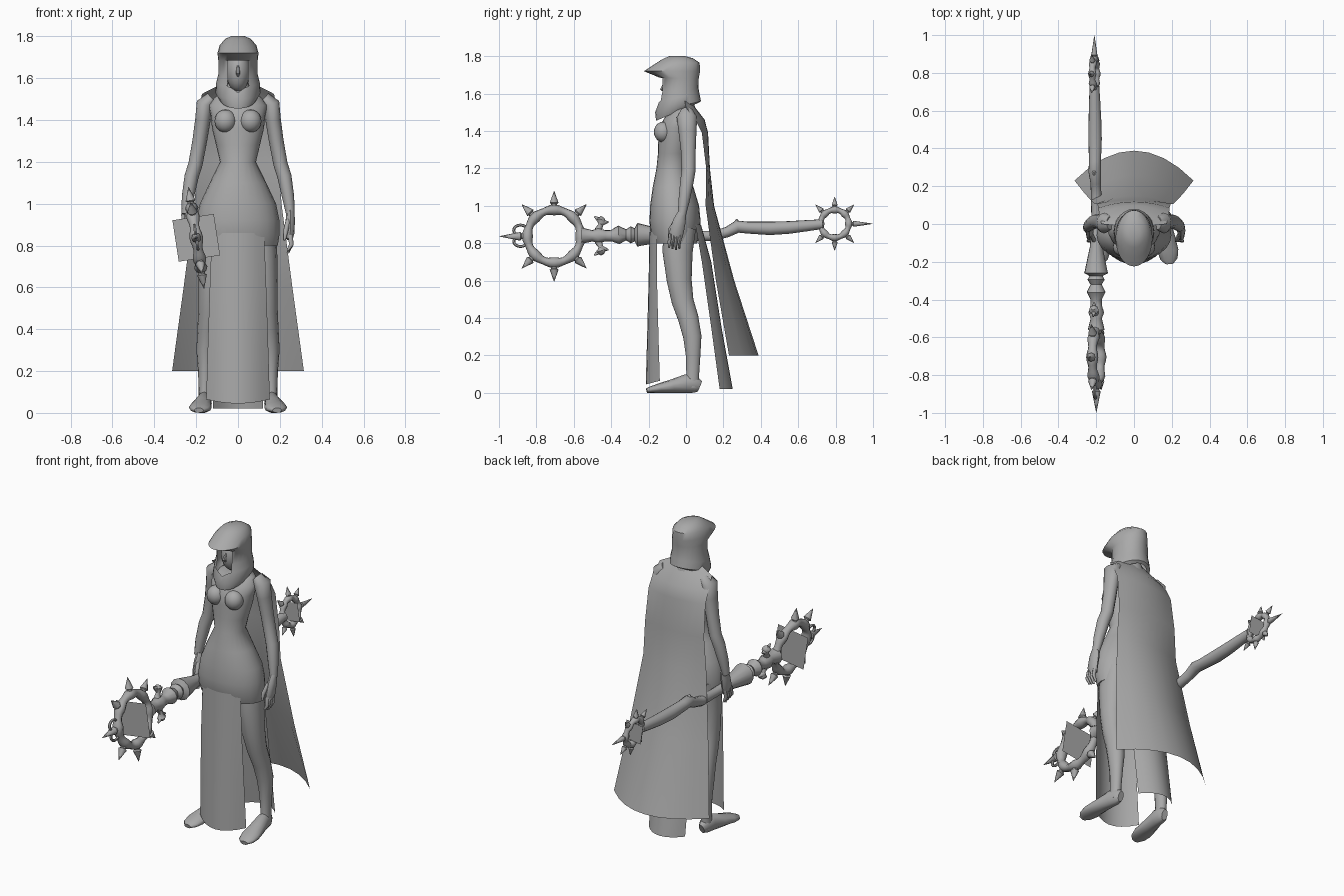
import bpy, bmesh, math
from mathutils import Vector, Matrix

if "Cube" in bpy.data.objects:
    bpy.data.objects.remove(bpy.data.objects["Cube"])

grey = bpy.data.materials.new("stone_grey")
grey.diffuse_color = (0.4, 0.4, 0.4, 1)
grey.use_nodes = True
grey.node_tree.nodes["Principled BSDF"].inputs["Base Color"].default_value = grey.diffuse_color


def finish(name, bm, closed=True, angle=50):
    if closed:
        bmesh.ops.recalc_face_normals(bm, faces=bm.faces[:])
    me = bpy.data.meshes.new(name)
    bm.to_mesh(me)
    bm.free()
    me.materials.append(grey)
    ob = bpy.data.objects.new(name, me)
    bpy.context.collection.objects.link(ob)
    bpy.ops.object.select_all(action='DESELECT')
    ob.select_set(True)
    bpy.context.view_layer.objects.active = ob
    bpy.ops.object.shade_smooth_by_angle(angle=math.radians(angle))
    return ob


def skin(bm, rings, caps=True):
    vs = [[bm.verts.new(p) for p in r] for r in rings]
    n = len(vs[0])
    for a, b in zip(vs, vs[1:]):
        for i in range(n):
            bm.faces.new((a[i], a[(i + 1) % n], b[(i + 1) % n], b[i]))
    if caps:
        bm.faces.new(vs[0])
        bm.faces.new(vs[-1])


def tube_into(bm, pts, n=10, M=Matrix()):
    """pts: x, y, z, side radius, optional second radius"""
    ps = [Vector(p[:3]) for p in pts]
    rings = []
    for i, p in enumerate(pts):
        t = (ps[min(i + 1, len(ps) - 1)] - ps[max(i - 1, 0)]).normalized()
        s = Vector((1, 0, 0))
        s = (s - t * t.x).normalized()
        u = t.cross(s)
        ra, rb = p[3], p[-1]
        rings.append([M @ (ps[i] + s * ra * math.cos(a) + u * rb * math.sin(a))
                      for a in (2 * math.pi * k / n for k in range(n))])
    skin(bm, rings)


def tubes(name, paths, n=10, M=Matrix()):
    bm = bmesh.new()
    for p in paths:
        tube_into(bm, p, n, M)
    return finish(name, bm)


def shell_rings(rows, n):
    """rows: z front, z back, half width, y front, y back"""
    out = []
    for zf, zb, hw, yf, yb in rows:
        ring = []
        for k in range(n):
            a = 2 * math.pi * k / n
            f = 0.5 - 0.5 * math.cos(a)
            ring.append((hw * math.sin(a), yf + (yb - yf) * f, zf + (zb - zf) * f))
        out.append(ring)
    return out


def ball(name, centres, size):
    bm = bmesh.new()
    for c in centres:
        bmesh.ops.create_uvsphere(bm, u_segments=16, v_segments=10, radius=1,
                                  matrix=Matrix.Translation(c) @ Matrix.Diagonal((*size, 1)))
    return finish(name, bm)


def sheet(name, rows, cols=8, power=2, lift=0):
    """rows: z, half width, y in the middle, y at the edge"""
    bm = bmesh.new()
    vs = [[bm.verts.new((hw * u, ym + (ye - ym) * abs(u) ** power, z + (lift * u * u if i == len(rows) - 1 else 0)))
           for u in (2 * c / cols - 1 for c in range(cols + 1))]
          for i, (z, hw, ym, ye) in enumerate(rows)]
    for a, b in zip(vs, vs[1:]):
        for c in range(cols):
            bm.faces.new((a[c], a[c + 1], b[c + 1], b[c]))
    return finish(name, bm, False)


# torso and hips
bm = bmesh.new()
skin(bm, shell_rings([(z, z, w, f, b) for z, w, f, b in (
    (.80, .19, -.17, .06), (.85, .198, -.19, .07), (.92, .198, -.195, .078), (1.0, .182, -.192, .07),
    (1.1, .135, -.178, .04), (1.2, .086, -.158, .01), (1.28, .105, -.15, .015), (1.36, .124, -.148, .035),
    (1.42, .13, -.145, .05), (1.47, .14, -.115, .058), (1.51, .11, -.085, .055),
    (1.54, .06, -.07, .045), (1.60, .04, -.06, .03))], 24))
finish("torso", bm)
ball("bust", [(s * .06, -.122, 1.395) for s in (-1, 1)], (.052, .05, .055))

# head and nose inside the hood
ball("head", [(0, -.05, 1.635)], (.058, .072, .1))
tubes("nose", [[(0, -.115, 1.66, .006), (0, -.13, 1.622, .01), (0, -.118, 1.612, .006)]], 6)

# hood with a peaked brow, open face and flared cowl
bm = bmesh.new()
skin(bm, shell_rings((
    (1.455, 1.55, .088, -.16, .065), (1.50, 1.56, .108, -.165, .08), (1.56, 1.60, .104, -.15, .072),
    (1.61, 1.63, .094, -.14, .067), (1.685, 1.68, .094, -.14, .068), (1.72, 1.72, .098, -.225, .075),
    (1.75, 1.765, .088, -.18, .073), (1.785, 1.79, .062, -.125, .035), (1.802, 1.802, .03, -.085, -.01)), 24), False)
bm.faces.ensure_lookup_table()
top = bm.verts[:][-24:]
bm.faces.new(top)
gone = [f for f in bm.faces if abs(f.calc_center_median().x) < .05 and f.calc_center_median().y < -.05
        and 1.565 < f.calc_center_median().z < 1.68]
bmesh.ops.delete(bm, geom=gone, context='FACES')
# pinch the opening to a point at the chin
for v in bm.verts:
    if abs(v.co.x) < .03 and v.co.y < -.1 and 1.55 < v.co.z < 1.58:
        v.co.z -= .03 * (1 - abs(v.co.x) / .04)
finish("hood", bm)

# limbs
for s, side in ((-1, "left"), (1, "right")):
    tubes(side + "_arm", [[(s * x, y, z, a, b) for x, y, z, a, b in (
        (.125, .005, 1.505, .03, .035), (.158, .005, 1.475, .042, .055), (.168, .008, 1.40, .037, .048),
        (.183, .012, 1.30, .035, .04), (.203, .014, 1.19, .034, .037), (.222, .005, 1.13, .034, .036),
        (.24, -.01, 1.03, .029, .03), (.25, -.022, .95, .02, .022))]], 12)
    h = .25 if s > 0 else .235
    hand = [[(s * h, -.02, .965, .02, .022), (s * h, -.035, .92, .022, .034),
             (s * h, -.05, .86, .02, .038), (s * (h - .005), -.055, .83, .016, .034)]]
    for i in range(4):
        y = -.028 - i * .018
        hand.append([(s * h, y, .85, .012, .01), (s * (h + .005), y - .008, .805, .011, .009),
                     (s * (h - .012), y - .008, .765 + .006 * abs(i - 1), .006, .005)])
    hand.append([(s * (h - .01), -.055, .92, .012), (s * (h - .022), -.085, .87, .012), (s * (h - .028), -.09, .825, .006)])
    tubes(side + "_hand", hand, 8)
    tubes(side + "_leg", [[(s * x, y, z, a, b) for x, y, z, a, b in (
        (.105, -.035, .88, .075, .09), (.115, -.045, .75, .073, .082), (.128, -.036, .6, .062, .068),
        (.138, -.018, .49, .052, .06), (.148, .012, .40, .046, .056), (.155, .034, .30, .044, .05),
        (.158, .038, .2, .033, .04), (.16, .036, .1, .028, .035), (.16, .032, .03, .03, .038))]], 14)
    tubes(side + "_foot", [[(s * x, y, z, a, b) for x, y, z, a, b in (
        (.155, .074, .035, .018, .03), (.157, .05, .045, .032, .045), (.162, 0, .05, .036, .05),
        (.172, -.07, .037, .046, .037), (.18, -.14, .026, .055, .026), (.185, -.185, .018, .046, .018),
        (.187, -.21, .012, .022, .012))]], 12)

# skirt panels and cape
sheet("front_skirt_panel", [(.86, .125, -.195, -.155), (.6, .135, -.2, -.155), (.3, .145, -.208, -.147),
                            (.045, .152, -.215, -.14)], lift=.02)
sheet("back_skirt_panel", [(.9, .12, .08, .05), (.7, .12, .135, .085), (.35, .12, .19, .135), (.02, .12, .25, .18)])
sheet("cape", [(1.575, .075, .02, -.01), (1.525, .172, .05, .0), (1.46, .185, .1, .05), (1.39, .188, .118, .085),
               (1.2, .195, .128, .108), (1.0, .208, .15, .105), (.6, .26, .258, .16), (.2, .315, .388, .23)])

# staff, rolled a little about its own axis
M = Matrix.Translation((-.2, 0, .84)) @ Matrix.Rotation(math.radians(-8.7), 4, 'Y')
tubes("staff_shaft", [[(0, y, z, r) for y, z, r in (
    (-.56, 0, .045), (-.5, 0, .03), (-.47, 0, .042), (-.43, 0, .03), (-.40, 0, .03), (-.36, .005, .05),
    (-.32, .005, .03), (-.295, .005, .046), (-.275, .005, .035), (-.26, .005, .064), (-.245, .005, .06),
    (-.12, 0, .034), (0, -.002, .026), (.15, 0, .028), (.22, .02, .028), (.275, .05, .034),
    (.33, .044, .032), (.45, .04, .036), (.55, .045, .034), (.65, .055, .03), (.73, .063, .026))]], 12, M)
tubes("staff_knot", [[(0, .25, .04, .025), (0, .275, .075, .015), (0, .27, .09, .004)]], 8, M)
guards = []
for s in (-1, 1):
    guards += [[(0, -.47, s * .03, .02), (0, -.455, s * .06, .013), (0, -.455, s * .085, .026), (0, -.445, s * .1, .012)],
               [(0, -.45, s * .075, .02), (0, -.49, s * .105, .004)], [(0, -.455, s * .07, .02), (0, -.415, s * .075, .004)]]
tubes("staff_guards", guards, 8, M)


def spiked_ring(name, y, z, radius, tube, tip, end_tip, end, plate):
    # wavy ring with a raised collar under each spike
    bm = bmesh.new()
    n, m = 48, 8
    rings = []
    for i in range(n + 1):
        a = 2 * math.pi * i / n
        t = tube * (1 + .18 * math.cos(8 * a))
        rings.append([M @ Vector((t * 1.1 * math.sin(b), y + (radius + t * math.cos(b)) * math.cos(a),
                                  z + (radius + t * math.cos(b)) * math.sin(a)))
                      for b in (2 * math.pi * k / m for k in range(m))])
    skin(bm, rings, False)
    bmesh.ops.remove_doubles(bm, verts=bm.verts[:], dist=1e-5)
    finish(name + "_ring", bm)
    spikes = []
    for k in range(8):
        a = math.pi * k / 4
        d = math.cos(a) * end
        if d < -.9:
            continue
        out = end_tip if d > .9 else tip
        w = tube * .95
        spikes.append([(0, y + q * math.cos(a), z + q * math.sin(a), r) for q, r in (
            (radius + tube * .5, w * .7), (radius + tube * 1.25, w * .65), (radius + tube * 1.5, w),
            (out, .001))])
    tubes(name + "_spikes", spikes, 8, M)
    # thin square plate across the opening
    bm = bmesh.new()
    bm.faces.new([bm.verts.new(M @ Vector((sx * plate, y, z + sz * plate)))
                  for sx, sz in ((-1, -1), (1, -1), (1, 1), (-1, 1))])
    finish(name + "_plate", bm, False)


spiked_ring("large", -.705, -.003, .143, .025, .245, .293, -1, .1)
spiked_ring("small", .795, .065, .075, .017, .145, .203, 1, .055)

# little loops beside the leading spike
bm = bmesh.new()
for s in (-1, 1):
    c = Vector((0, -.885, s * .03))
    pts = [[M @ (c + Vector((.008 * math.sin(b), (.036 + .008 * math.cos(b)) * math.cos(a),
                             (.028 + .008 * math.cos(b)) * math.sin(a))))
            for b in (math.pi * k / 3 for k in range(6))] for a in (math.pi * i / 8 for i in range(17))]
    skin(bm, pts, False)
bmesh.ops.remove_doubles(bm, verts=bm.verts[:], dist=1e-5)
finish("leading_loops", bm)
